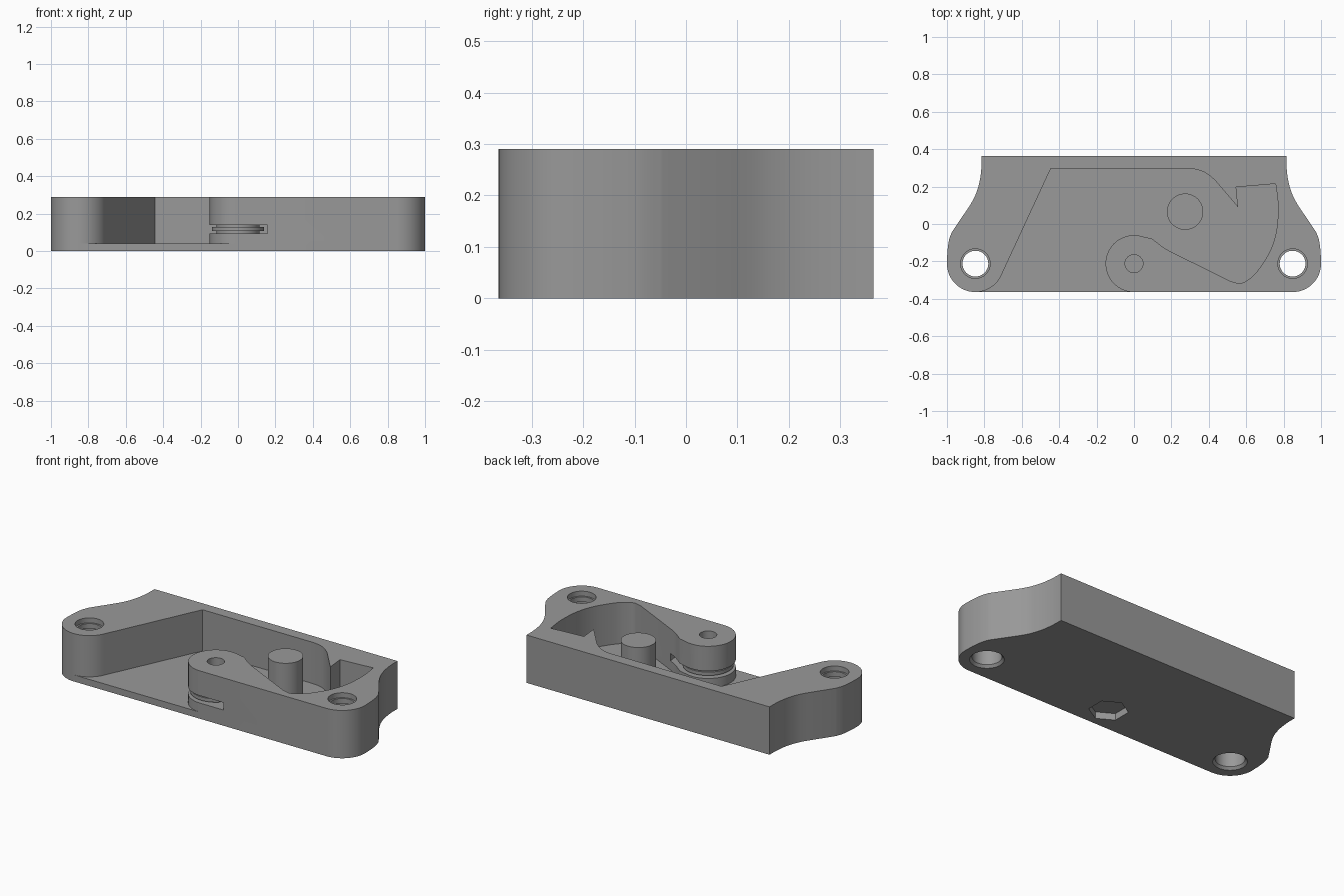
import bpy, bmesh, math

if "Cube" in bpy.data.objects:
    bpy.data.objects.remove(bpy.data.objects["Cube"])

H, FLOOR = 0.29, 0.04          # total height, pocket floor height
EAR_X, PIV_Y, R = 0.848, -0.212, 0.152

grey = bpy.data.materials.new("grey plastic")
grey.diffuse_color = (0.32, 0.32, 0.32, 1)
grey.use_nodes = True
grey.node_tree.nodes["Principled BSDF"].inputs["Base Color"].default_value = grey.diffuse_color


def arc(cx, cy, r, a0, a1, n=24):
    return [(cx + r * math.cos(math.radians(a0 + (a1 - a0) * i / n)),
             cy + r * math.sin(math.radians(a0 + (a1 - a0) * i / n))) for i in range(n + 1)]


def spline(pts, n=5):
    """Smooth curve through the given points."""
    p = [pts[0]] + pts + [pts[-1]]
    out = []
    for i in range(1, len(p) - 2):
        a, b, c, d = p[i - 1:i + 3]
        for k in range(n):
            t = k / n
            out.append(tuple(0.5 * (2 * b[j] + (c[j] - a[j]) * t
                       + (2 * a[j] - 5 * b[j] + 4 * c[j] - d[j]) * t * t
                       + (3 * b[j] - a[j] - 3 * c[j] + d[j]) * t ** 3) for j in (0, 1)))
    return out + [pts[-1]]


def finish(name, bm):
    bmesh.ops.recalc_face_normals(bm, faces=bm.faces)
    me = bpy.data.meshes.new(name)
    bm.to_mesh(me)
    bm.free()
    me.materials.append(grey)
    ob = bpy.data.objects.new(name, me)
    bpy.context.collection.objects.link(ob)
    return ob


def prism(name, pts, z0, z1):
    bm = bmesh.new()
    f = bm.faces.new([bm.verts.new((x, y, z0)) for x, y in pts])
    g = bmesh.ops.extrude_face_region(bm, geom=[f])
    bmesh.ops.translate(bm, vec=(0, 0, z1 - z0),
                        verts=[v for v in g["geom"] if isinstance(v, bmesh.types.BMVert)])
    return finish(name, bm)


def lathe(name, cx, cy, profile, n=48, turn=0, closed=False):
    """Revolve (radius, z) points; open profiles get end caps."""
    bm = bmesh.new()
    rings = [[bm.verts.new((cx + r * math.cos(turn + math.tau * i / n),
                            cy + r * math.sin(turn + math.tau * i / n), z)) for i in range(n)]
             for r, z in profile]
    pairs = list(zip(rings, rings[1:]))
    if closed:
        pairs.append((rings[-1], rings[0]))
    else:
        bm.faces.new(rings[0])
        bm.faces.new(rings[-1])
    for a, b in pairs:
        for i in range(n):
            j = (i + 1) % n
            bm.faces.new((a[i], a[j], b[j], b[i]))
    return finish(name, bm)


def cut(target, cutter):
    m = target.modifiers.new("cut", "BOOLEAN")
    m.operation, m.solver, m.object = "DIFFERENCE", "EXACT", cutter
    bpy.context.view_layer.objects.active = target
    bpy.ops.object.modifier_apply(modifier=m.name)
    bpy.data.objects.remove(cutter)


# Plate outline: right half, then mirrored
side = arc(EAR_X, PIV_Y, R, -90, 0, 16)
side += spline([(0.998, -0.15), (0.990, -0.09), (0.975, -0.045)])
side += spline([(0.877, 0.10), (0.848, 0.155), (0.826, 0.225), (0.816, 0.30), (0.815, 0.364)])
body = prism("housing", side + [(-x, y) for x, y in reversed(side)], 0, H)

# Pocket, open at the front left, with the hooked bay on the right
pocket = arc(-EAR_X, PIV_Y, R, -97, -24)
pocket += [(-0.445, 0.296)]
pocket += spline([(0.28, 0.296), (0.335, 0.291), (0.385, 0.272), (0.433, 0.234)])
pocket += [(0.556, 0.09), (0.546, 0.197)]
pocket += spline([(0.757, 0.215), (0.77, 0.10), (0.762, -0.033), (0.727, -0.145), (0.663, -0.247),
                  (0.615, -0.295), (0.567, -0.317), (0.513, -0.304)])
pocket += spline([(0.203, -0.151), (0.160, -0.127), (0.128, -0.103), (0.096, -0.078)])
pocket += arc(0, PIV_Y, R, 72, 265, 40)
pocket += [(-0.013, -0.5), (-0.866, -0.5)]
cut(body, prism("pocket_cutter", pocket, FLOOR, H + 0.1))

# Groove round the pivot boss
cut(body, lathe("groove_cutter", 0, PIV_Y,
                [(0.115, 0.095), (0.22, 0.095), (0.22, 0.14), (0.115, 0.14)], 64, closed=True))

# Blind pivot hole above, hexagonal nut recess below
cut(body, lathe("pivot_cutter", 0, PIV_Y, [(0.048, 0.055), (0.048, H + 0.1)], 32))
cut(body, lathe("nut_cutter", 0, PIV_Y, [(0.108, -0.1), (0.108, 0.04)], 6, math.radians(30)))

# Stepped mounting holes in both ears
for s in (-1, 1):
    cut(body, lathe("ear_cutter", s * EAR_X, PIV_Y,
                    [(0.093, -0.1), (0.093, 0), (0.08, 0.015), (0.08, 0.23), (0.069, 0.23),
                     (0.069, 0.26), (0.079, 0.26), (0.079, H + 0.1)]))

# Round post in the pocket and thin ring in the groove
post = lathe("post", 0.273, 0.066, [(0.097, FLOOR - 0.01), (0.097, H)])
ring = lathe("groove_ring", 0, PIV_Y,
             [(0.11, 0.107), (0.14, 0.107), (0.14, 0.128), (0.11, 0.128)], 64, closed=True)

for ob in (body, post, ring):
    bpy.ops.object.select_all(action="DESELECT")
    ob.select_set(True)
    bpy.context.view_layer.objects.active = ob
    bpy.ops.object.shade_smooth_by_angle(angle=math.radians(30))
